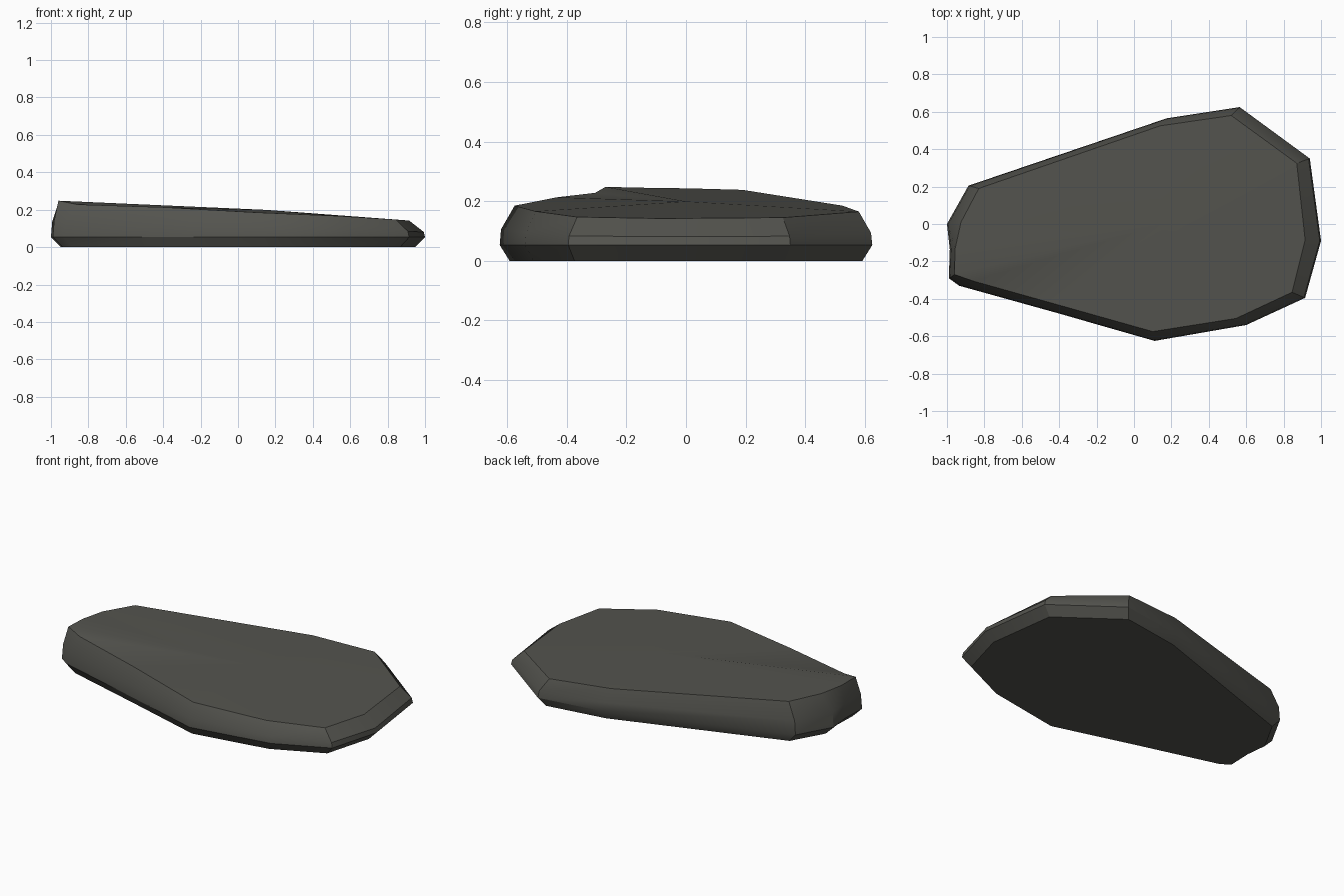
import bpy, bmesh, math

if "Cube" in bpy.data.objects:
    bpy.data.objects.remove(bpy.data.objects["Cube"])

# Flat stepping stone: (outer x, outer y, top-rim x, top-rim y, top-rim z), counter-clockwise
outline = [
    (0.94, 0.35, 0.87, 0.325, 0.145),
    (0.565, 0.625, 0.52, 0.58, 0.165),
    (0.175, 0.565, 0.14, 0.525, 0.185),
    (-0.885, 0.205, -0.83, 0.19, 0.238),
    (-1.0, 0.0, -0.925, 0.01, 0.243),
    (-0.985, -0.135, -0.957, -0.135, 0.245),
    (-0.99, -0.29, -0.96, -0.27, 0.248),
    (-0.935, -0.33, -0.86, -0.305, 0.228),
    (-0.41, -0.476, -0.40, -0.434, 0.213),
    (0.11, -0.625, 0.10, -0.575, 0.185),
    (0.60, -0.54, 0.545, -0.505, 0.166),
    (0.915, -0.395, 0.845, -0.365, 0.147),
    (1.0, -0.09, 0.915, -0.085, 0.142),
]

bm = bmesh.new()
# Rings from the ground up: inset base, widest belt, upper belt, sloping rim
rings = [
    [bm.verts.new((x * 0.947, y * 0.947, 0)) for x, y, *_ in outline],
    [bm.verts.new((x, y, 0.053)) for x, y, *_ in outline],
    [bm.verts.new((x * 0.993, y * 0.993, tz * 0.57)) for x, y, _, _, tz in outline],
    [bm.verts.new((tx, ty, tz)) for _, _, tx, ty, tz in outline],
]
n = len(outline)
for low, high in zip(rings, rings[1:]):
    for i in range(n):
        j = (i + 1) % n
        bm.faces.new((low[i], low[j], high[j], high[i]))
bm.faces.new(list(reversed(rings[0])))

# Gently sloping top, fanned around one inner point
crown = bm.verts.new((0.15, 0.0, 0.199))
for i in range(n):
    bm.faces.new((rings[3][i], rings[3][(i + 1) % n], crown))
bmesh.ops.recalc_face_normals(bm, faces=bm.faces[:])

mesh = bpy.data.meshes.new("flat_stone")
bm.to_mesh(mesh)
bm.free()
stone = bpy.data.objects.new("flat_stone", mesh)
bpy.context.collection.objects.link(stone)

mat = bpy.data.materials.new("dark grey stone")
mat.diffuse_color = (0.088, 0.088, 0.077, 1)
mat.use_nodes = True
mat.node_tree.nodes["Principled BSDF"].inputs["Base Color"].default_value = mat.diffuse_color
mesh.materials.append(mat)

bpy.context.view_layer.objects.active = stone
stone.select_set(True)
bpy.ops.object.shade_smooth_by_angle(angle=math.radians(32))
